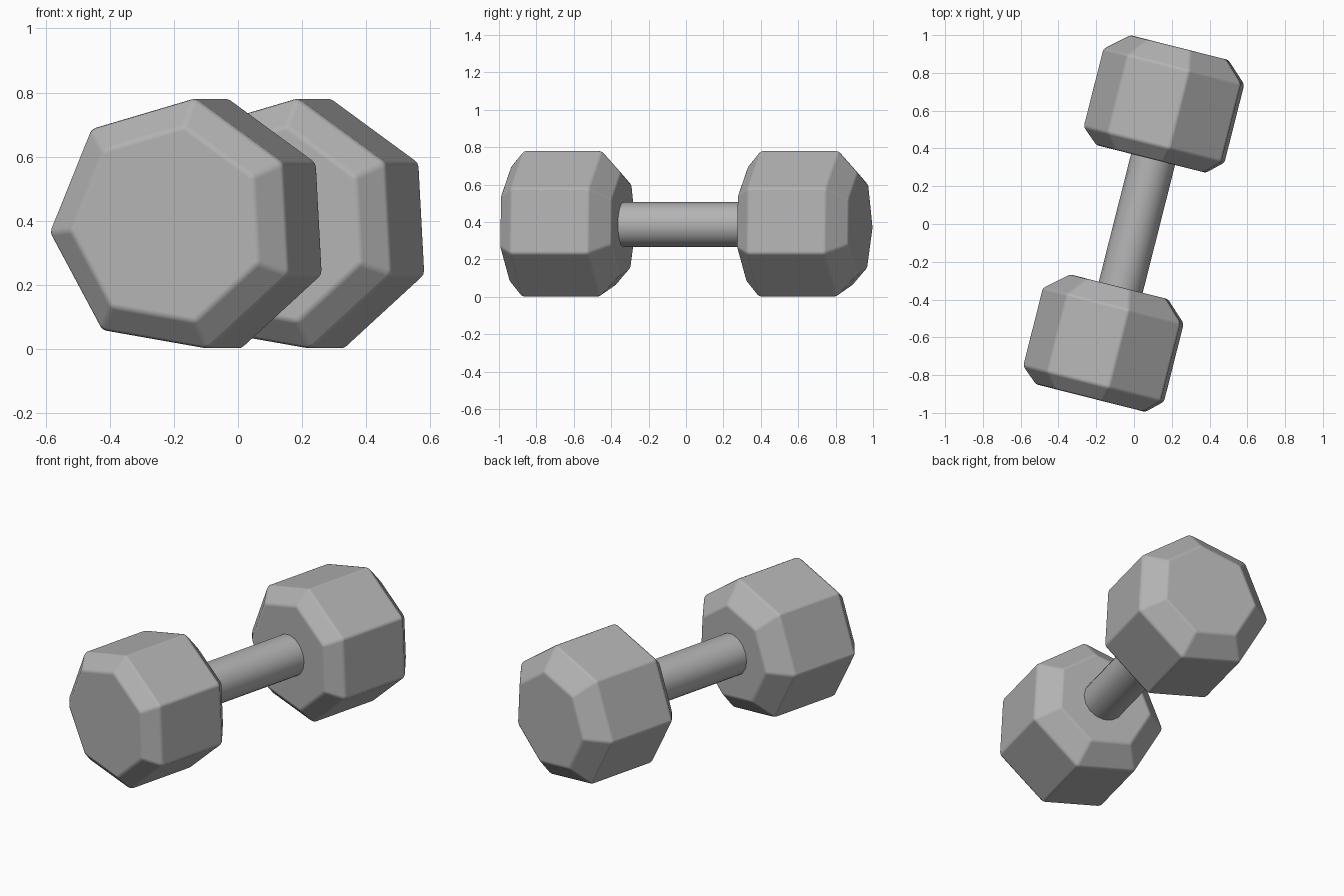
import bpy, bmesh, math

if "Cube" in bpy.data.objects:
    bpy.data.objects.remove(bpy.data.objects["Cube"], do_unlink=True)

TURN = math.radians(-14.2)
AXIS_CENTRE = (0.012, -0.01, 0.386)


def make_material(name, colour):
    mat = bpy.data.materials.new(name)
    mat.use_nodes = True
    mat.diffuse_color = colour
    bsdf = next(n for n in mat.node_tree.nodes if n.type == "BSDF_PRINCIPLED")
    bsdf.inputs["Base Color"].default_value = colour
    return mat


grey = make_material("grey metal", (0.45, 0.45, 0.45, 1))


def lathe(name, profile, sides, phase):
    """Capped solid of rings (position along y, radius) about the local y axis."""
    bm = bmesh.new()
    rings = []
    for y, r in profile:
        angles = [math.radians(phase) + math.tau * i / sides for i in range(sides)]
        rings.append([bm.verts.new((r * math.cos(a), y, r * math.sin(a))) for a in angles])
    for low, high in zip(rings, rings[1:]):
        for i in range(sides):
            j = (i + 1) % sides
            bm.faces.new((low[i], low[j], high[j], high[i]))
    bm.faces.new(rings[0])
    bm.faces.new(rings[-1])
    bmesh.ops.recalc_face_normals(bm, faces=bm.faces)
    mesh = bpy.data.meshes.new(name)
    bm.to_mesh(mesh)
    bm.free()
    mesh.materials.append(grey)
    obj = bpy.data.objects.new(name, mesh)
    bpy.context.collection.objects.link(obj)
    obj.location = AXIS_CENTRE
    obj.rotation_euler.z = TURN
    return obj


# Seven-sided weights, chamfered at both ends, with softened edges
for name, shift in (("front_weight", 0), ("back_weight", 1.306)):
    profile = [(-0.943, 0.313), (-0.866, 0.402), (-0.44, 0.402), (-0.335, 0.28)]
    weight = lathe(name, [(y + shift, r) for y, r in profile], 7, 183.15)
    weight.data.shade_smooth()
    bevel = weight.modifiers.new("soft edges", "BEVEL")
    bevel.width = 0.012
    bevel.segments = 2
    bevel.limit_method = "ANGLE"
    bevel.angle_limit = math.radians(20)
    bevel.harden_normals = True

# Round grip running into both weights
grip = lathe("handle", [(-0.4, 0.12), (0.42, 0.12)], 16, 0)
bpy.ops.object.select_all(action="DESELECT")
grip.select_set(True)
bpy.context.view_layer.objects.active = grip
bpy.ops.object.shade_smooth_by_angle(angle=math.radians(40))
